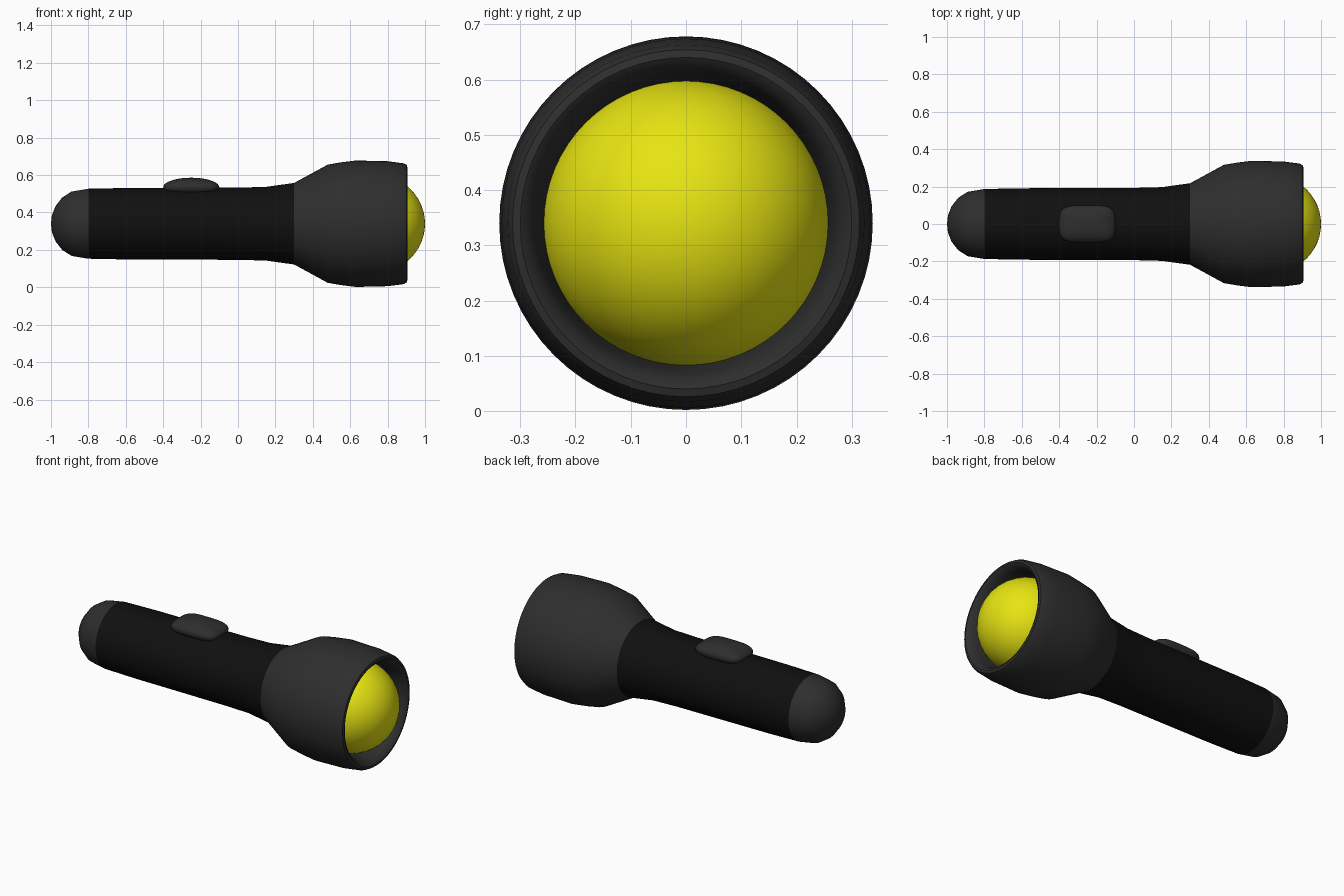
import bpy, bmesh, math

if "Cube" in bpy.data.objects:
    bpy.data.objects.remove(bpy.data.objects["Cube"])

AXIS_Z = 0.34
SIDES = 64


def material(name, rgb):
    m = bpy.data.materials.new(name)
    m.diffuse_color = (*rgb, 1)
    m.use_nodes = True
    m.node_tree.nodes["Principled BSDF"].inputs["Base Color"].default_value = m.diffuse_color
    return m


def finish(name, bm, mat, angle=40):
    bmesh.ops.remove_doubles(bm, verts=bm.verts, dist=1e-5)
    bmesh.ops.recalc_face_normals(bm, faces=bm.faces)
    me = bpy.data.meshes.new(name)
    bm.to_mesh(me)
    bm.free()
    me.materials.append(mat)
    ob = bpy.data.objects.new(name, me)
    bpy.context.collection.objects.link(ob)
    bpy.ops.object.select_all(action='DESELECT')
    ob.select_set(True)
    bpy.context.view_layer.objects.active = ob
    bpy.ops.object.shade_smooth_by_angle(angle=math.radians(angle))
    return ob


def lathe(name, profile, mat):
    """Spin (x, radius) points around the long axis."""
    bm = bmesh.new()
    vs = [bm.verts.new((x, 0, AXIS_Z + r)) for x, r in profile]
    es = [bm.edges.new(p) for p in zip(vs, vs[1:])]
    bmesh.ops.spin(bm, geom=vs + es, cent=(0, 0, AXIS_Z), axis=(1, 0, 0),
                   angle=math.tau, steps=SIDES, use_merge=True)
    ob = finish(name, bm, mat)
    # outward normals: profiles run from tail to lens
    me = ob.data
    p = max(me.polygons, key=lambda f: math.hypot(f.center.y, f.center.z - AXIS_Z))
    if p.normal.y * p.center.y + p.normal.z * (p.center.z - AXIS_Z) < 0:
        me.flip_normals()
    return ob


grey = material("dark_grey", (0.027, 0.027, 0.027))
black = material("black", (0.005, 0.005, 0.005))
yellow = material("yellow", (0.8, 0.78, 0.006))

# Rounded tail cap
lathe("tail_cap", [(-1, 0), (-0.995, 0.045), (-0.975, 0.095), (-0.94, 0.14),
                   (-0.89, 0.172), (-0.8, 0.187)], grey)

# Handle tube, flaring into the head
lathe("handle", [(-0.8, 0.187), (-0.6, 0.191), (0, 0.193), (0.15, 0.197),
                 (0.3, 0.218)], black)

# Head with rolled rim and recessed reflector wall
lathe("head", [(0.3, 0.218), (0.48, 0.316), (0.55, 0.328), (0.63, 0.338),
               (0.8, 0.334), (0.885, 0.323), (0.902, 0.314), (0.906, 0.3),
               (0.897, 0.285), (0.86, 0.271), (0.8, 0.26), (0.72, 0.25)], grey)

# Domed lens
R, CX = 0.26, 0.74
lathe("lens", [(CX + R * math.sin(a), R * math.cos(a) if i < 12 else 0)
               for i, a in enumerate(math.pi / 2 * k / 12 for k in range(13))], yellow)

# Pillow-shaped switch: sphere pushed to a rounded square in plan
bm = bmesh.new()
bmesh.ops.create_uvsphere(bm, u_segments=48, v_segments=20, radius=1)
for v in bm.verts:
    x, y, z = v.co
    h = math.hypot(x, y)
    if h > 1e-6:
        k = h / (x ** 4 + y ** 4) ** 0.25
        x, y = x * k, y * k
    v.co = (-0.25 + 0.15 * x, 0.1 * y, 0.535 + 0.051 * z)
finish("switch_button", bm, grey, 60)
